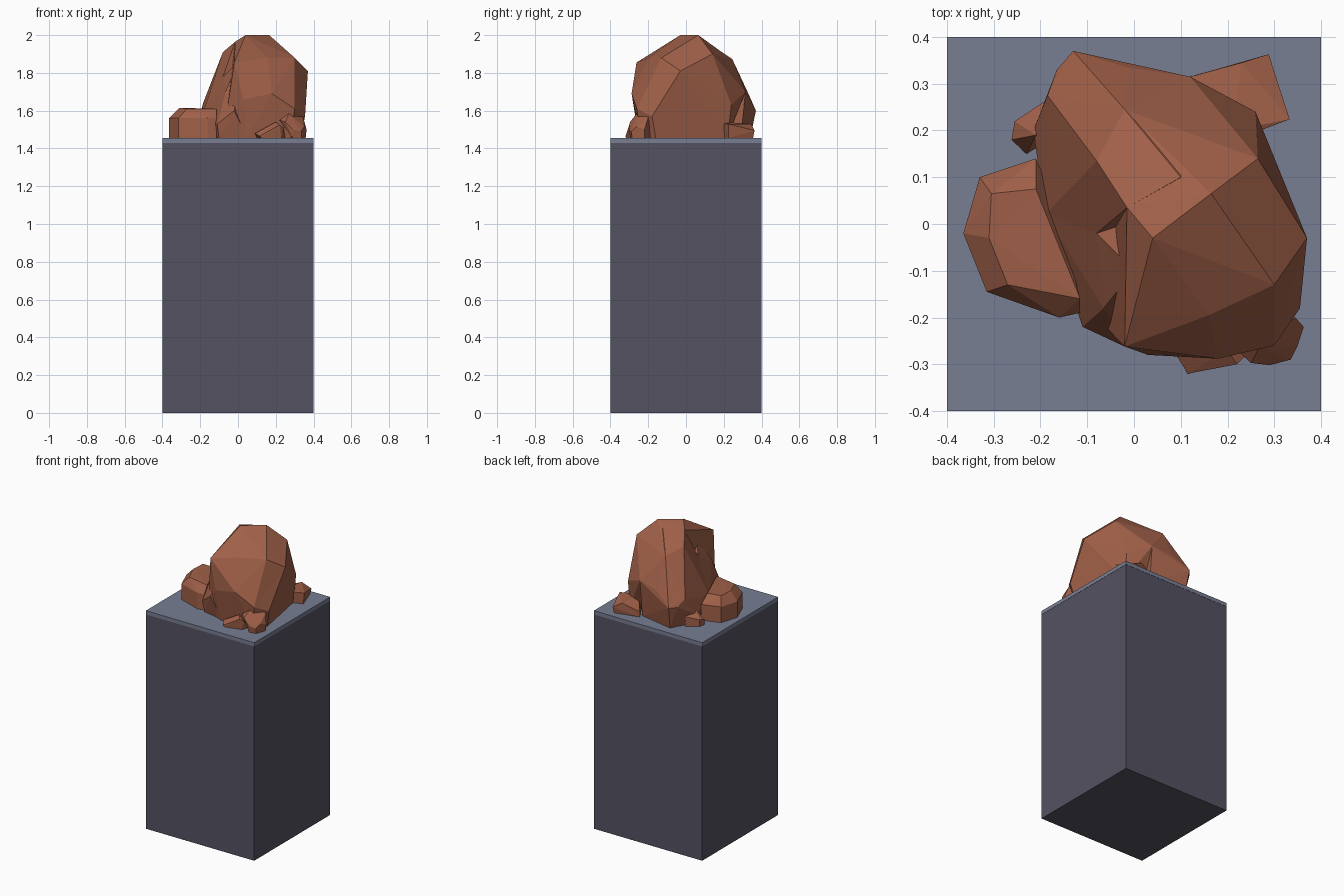
import bpy, bmesh, math

def material(name, rgb):
    m = bpy.data.materials.new(name)
    m.diffuse_color = (*rgb, 1)
    return m

CLAY = material("red_brown_rock", (0.352, 0.117, 0.065))
SLATE = material("slate_top", (0.188, 0.209, 0.292))
DARK = material("dark_plinth", (0.089, 0.084, 0.120))
TOP = 1.455   # height the rocks rest on

def finish(name, bm, mat):
    bmesh.ops.recalc_face_normals(bm, faces=bm.faces)
    me = bpy.data.meshes.new(name)
    bm.to_mesh(me)
    bm.free()
    ob = bpy.data.objects.new(name, me)
    bpy.context.collection.objects.link(ob)
    me.materials.append(mat)
    return ob

def box(name, width, z0, z1, mat):
    bm = bmesh.new()
    bmesh.ops.create_cube(bm, size=1)
    for v in bm.verts:
        v.co = (v.co.x * width, v.co.y * width, z0 if v.co.z < 0 else z1)
    return finish(name, bm, mat)

def rock(name, points):
    """Faceted stone: convex hull of a few corner points."""
    bm = bmesh.new()
    for p in points:
        bm.verts.new(p)
    res = bmesh.ops.convex_hull(bm, input=bm.verts)
    junk = {g for g in res["geom_interior"] + res["geom_unused"] if isinstance(g, bmesh.types.BMVert)}
    bmesh.ops.delete(bm, geom=list(junk), context='VERTS')
    bmesh.ops.dissolve_limit(bm, angle_limit=math.radians(4), verts=bm.verts, edges=bm.edges)
    bmesh.ops.triangulate(bm, faces=bm.faces)
    return finish(name, bm, CLAY)

# Plinth and its thin top slab
box("plinth", 0.797, 0, 1.43, DARK)
box("plinth_top", 0.8, 1.43, TOP, SLATE)

# Main boulder: front/right mass
boulder = rock("boulder", [
    (0.04, -0.03, 2), (0.165, 0.065, 2), (-0.015, 0.035, 1.965), (0.265, 0.14, 1.90),
    (0.37, -0.03, 1.81), (0.30, -0.13, 1.88), (0.16, -0.195, 1.88), (-0.02, -0.262, 1.855),
    (0.03, -0.28, 1.66), (0.18, -0.288, 1.69), (0.30, -0.26, 1.61), (0.355, -0.18, 1.57),
    (0.295, 0.095, 1.62), (0.26, 0.24, 1.63), (0.12, 0.315, 1.70), (-0.02, 0.245, 1.87),
    (-0.02, 0.22, TOP), (0.26, 0.22, TOP), (0.33, -0.16, TOP), (0.28, -0.24, TOP),
    (0.05, -0.25, TOP), (-0.08, -0.2, TOP)])
# Back left shoulder
shoulder = rock("boulder_shoulder", [
    (-0.08, 0.135, 1.91), (-0.02, 0.245, 1.873), (-0.015, 0.035, 1.965), (0.1, 0.1, 1.97),
    (0.12, 0.315, 1.70), (-0.015, 0.335, 1.68), (-0.13, 0.37, 1.60), (-0.165, 0.33, 1.60),
    (-0.185, 0.275, 1.64), (-0.215, 0.2, 1.52), (-0.19, 0.02, 1.57), (-0.08, -0.02, 1.78),
    (-0.2, 0.19, TOP), (-0.17, 0.0, TOP), (-0.12, 0.34, TOP), (0.12, 0.29, TOP), (0.1, 0, TOP)])
# Low flare at the left foot
flare = rock("boulder_flare", [
    (-0.11, -0.22, 1.53), (-0.065, -0.18, 1.70), (-0.08, -0.02, 1.78), (-0.19, 0.02, 1.57),
    (0, -0.1, 1.86), (-0.02, -0.262, 1.6), (-0.17, 0, TOP), (-0.1, -0.21, TOP),
    (0.05, -0.24, TOP), (0.1, 0.05, TOP), (0.05, 0.05, 1.7)])

# Fuse the three masses into one stone
bpy.context.view_layer.objects.active = boulder
for part in (shoulder, flare):
    mod = boulder.modifiers.new("fuse", 'BOOLEAN')
    mod.operation, mod.solver, mod.object = 'UNION', 'EXACT', part
    bpy.ops.object.modifier_apply(modifier=mod.name)
for part in (shoulder, flare):
    bpy.data.objects.remove(part)

# Loose stone on the left: the same outline at the foot and at mid height
rim = [(-0.33, 0.10), (-0.21, 0.14), (-0.365, -0.02), (-0.315, -0.145), (-0.16, -0.2), (-0.115, -0.19), (-0.17, 0.05)]
rock("left_stone", [(x, y, z) for x, y in rim for z in (TOP, 1.56)] + [
    (-0.305, 0.065, 1.615), (-0.21, 0.075, 1.61), (-0.19, 0.02, 1.61),
    (-0.115, -0.16, 1.61), (-0.27, -0.13, 1.61), (-0.31, -0.03, 1.615)])

# Small chips round the foot
rock("back_right_chip", [
    (0.12, 0.315, 1.49), (0.12, 0.315, TOP), (0.23, 0.345, 1.53), (0.21, 0.2, 1.54),
    (0.288, 0.363, 1.495), (0.333, 0.224, 1.53), (0.27, 0.2, 1.53),
    (0.28, 0.355, TOP), (0.325, 0.225, TOP), (0.2, 0.18, TOP)])
rock("back_left_chip", [
    (-0.18, 0.27, 1.52), (-0.255, 0.22, 1.50), (-0.262, 0.18, 1.49), (-0.21, 0.19, 1.54),
    (-0.18, 0.27, TOP), (-0.255, 0.22, TOP), (-0.262, 0.18, TOP), (-0.23, 0.15, TOP), (-0.15, 0.2, TOP)])
rock("front_chip", [
    (0.09, -0.28, 1.48), (0.115, -0.32, 1.465), (0.20, -0.27, 1.54), (0.22, -0.30, 1.525),
    (0.24, -0.28, 1.51), (0.10, -0.25, TOP), (0.125, -0.318, TOP), (0.23, -0.29, TOP), (0.25, -0.24, TOP)])
rock("front_right_chip", [
    (0.22, -0.27, 1.55), (0.25, -0.297, 1.54), (0.27, -0.26, 1.585), (0.345, -0.2, 1.565),
    (0.29, -0.302, 1.50), (0.335, -0.29, 1.49), (0.363, -0.22, 1.50), (0.35, -0.26, 1.515),
    (0.29, -0.295, TOP), (0.335, -0.285, TOP), (0.358, -0.22, TOP), (0.3, -0.18, TOP)])
